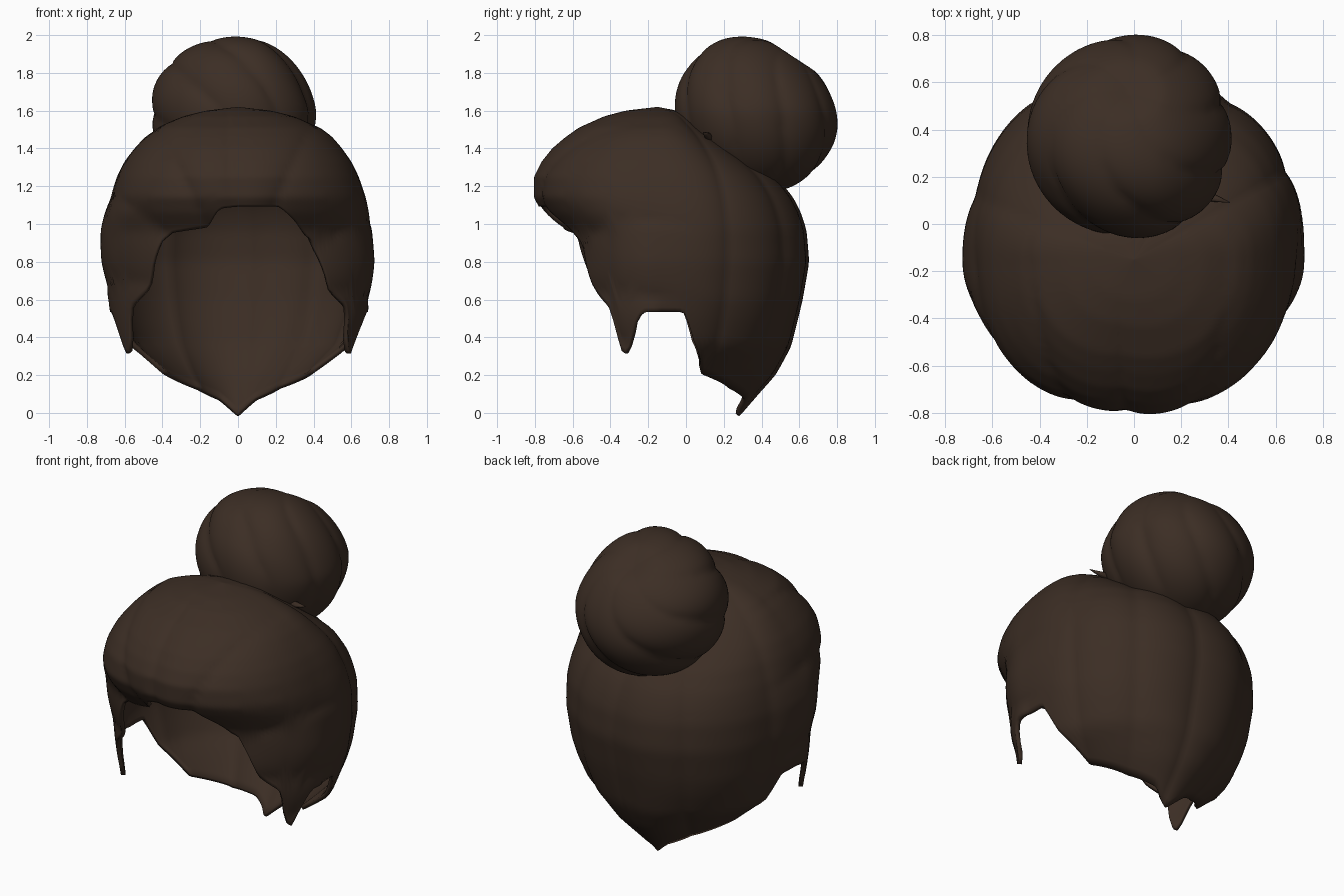
import bpy, bmesh, math
from mathutils import Vector, Matrix

if "Cube" in bpy.data.objects:
    bpy.data.objects.remove(bpy.data.objects["Cube"])

mat = bpy.data.materials.new("dark_brown_hair")
mat.diffuse_color = (0.045, 0.027, 0.018, 1)
mat.use_nodes = True
mat.node_tree.nodes["Principled BSDF"].inputs["Base Color"].default_value = mat.diffuse_color


def make_object(name, bm):
    me = bpy.data.meshes.new(name)
    bm.to_mesh(me)
    bm.free()
    me.materials.append(mat)
    for p in me.polygons:
        p.use_smooth = True
    ob = bpy.data.objects.new(name, me)
    bpy.context.collection.objects.link(ob)
    return ob


def lerp_table(keys, x):
    """Linear look-up in rows sorted by rising first column."""
    if x <= keys[0][0]:
        return keys[0][1:]
    for a, b in zip(keys, keys[1:]):
        if x <= b[0]:
            k = (x - a[0]) / (b[0] - a[0])
            return [p + (q - p) * k for p, q in zip(a[1:], b[1:])]
    return keys[-1][1:]


# Scalp hair section by height: z, half width, front reach, back reach
SECTION = [
    (-.03, .12, .44, .42), (.1, .30, .44, .53), (.2, .43, .44, .62),
    (.35, .61, .44, .70), (.6, .69, .46, .76), (.8, .715, .48, .795),
    (.97, .715, .52, .78), (1.06, .70, .60, .75), (1.14, .68, .645, .71),
    (1.25, .64, .645, .62), (1.33, .60, .605, .51), (1.4, .55, .55, .40),
    (1.46, .50, .48, .31), (1.51, .44, .41, .23), (1.57, .29, .28, .16),
    (1.6, .17, .17, .10), (1.62, 0, 0, 0)]

# Hem height by angle from the front: fringe, sideburn, ear gap, nape
FRINGE_R = [(0, 1.09), (20, 1.09), (32, 1.0), (40, .93)]
FRINGE_L = [(0, 1.09), (9, 1.08), (17, .98), (38, .95)]
HEM = [(44, .91), (49, .8), (55, .65), (62, .59), (67, .55), (70, .38),
       (73, .28), (76, .34), (79, .46), (83, .53), (102, .53), (108, .36),
       (120, .2), (150, .12), (168, .06), (180, -.03)]

TOP, CY = 1.62, -0.15
AXIS = Vector((0, .55, .835)).normalized()      # bun axis


def groove(a):
    """Uneven locks separated by narrow creases."""
    w = a + .1 * math.sin(2.3 * a + 1)
    return .024 * math.sqrt(abs(math.sin(5.5 * w))) + .008 * math.sin(4 * a + .7) - .019


def strand_ripple(p, phi):
    """Locks sweep front to back on top and sides, and fan down the back."""
    swept = groove(math.atan2(p.x, p.z - .55 + .12 * p.y) * 1.2)
    fan = groove(phi - math.pi)
    k = min(1, max(0, (.05 - math.cos(phi)) / .5))
    return swept * (1 - k) + fan * k


# Scalp hair shell
bm = bmesh.new()
ROWS, COLS = 60, 180
pole = bm.verts.new((0, CY, TOP))
rings = []
for i in range(1, ROWS + 1):
    ring = []
    for j in range(COLS):
        deg = j * 360 / COLS
        phi = math.radians(deg)
        side = deg if deg <= 180 else 360 - deg
        hem = lerp_table((FRINGE_R if deg <= 180 else FRINGE_L) + HEM, side)[0]
        z = TOP - (TOP - hem) * (1 - math.cos(i / ROWS * math.pi / 2))
        s, f, b = lerp_table(SECTION, z)
        c = math.cos(phi)
        if c > 0 and z < .6:        # sideburns hang outside the nape
            s = max(s, .69 - .12 * (.6 - z))
        start = .95 if c > 0 else .3
        e = 2 + .25 * min(1, max(0, (z - start) / .2))
        r = (abs(math.sin(phi) / s) ** e + abs(c / (f if c > 0 else b)) ** e) ** (-1 / e)
        p = Vector((r * math.sin(phi), CY - r * c, z))
        r += strand_ripple(p, phi) * min(1, r / .4)
        ring.append(bm.verts.new((r * math.sin(phi), CY - r * c, z)))
    rings.append(ring)
for j in range(COLS):
    k = (j + 1) % COLS
    bm.faces.new((pole, rings[0][j], rings[0][k]))
    for a, b in zip(rings, rings[1:]):
        bm.faces.new((a[j], b[j], b[k], a[k]))
cap = make_object("scalp_hair", bm)
sm = cap.modifiers.new("soften", 'SMOOTH')
sm.factor, sm.iterations = .5, 2
so = cap.modifiers.new("thickness", 'SOLIDIFY')
so.thickness, so.offset = .025, -1

# Top bun: flattened crown with swirling grooves
rot = AXIS.to_track_quat('Z', 'Y').to_matrix().to_4x4()
bm = bmesh.new()
bmesh.ops.create_uvsphere(bm, u_segments=96, v_segments=48, radius=1)
for v in bm.verts:
    x, y, h = v.co
    a = math.atan2(y, x)
    ring = math.hypot(x, y)
    twist = a + .9 * h
    g = 1 + ring * (.07 * math.sqrt(abs(math.sin(3.5 * twist))) - .06
                    + .015 * math.sin(3 * a + 1))
    up = .38 * h ** .85 - .03 * max(0, 1 - ring / .35) if h > 0 else .41 * h
    v.co = Vector((x * .435 * g, y * .435 * g, up * (1 + .3 * (g - 1))))
bm.transform(Matrix.Translation((-.02, .367, 1.585)) @ rot)
for v in bm.verts:                  # right side leans in towards the top
    if v.co.x > .1 and v.co.z > 1.6:
        v.co.x -= (v.co.x - .1) * (v.co.z - 1.6) * .5
# open the hidden underside, where the bun sinks into the scalp hair
base = Vector((-.02, .25, 1.36))
hidden = [v for v in bm.verts if (v.co - base).dot(AXIS) < -.03]
bmesh.ops.delete(bm, geom=hidden, context='VERTS')
make_object("bun", bm)

# Small stray lock beside the bun
bm = bmesh.new()
bmesh.ops.create_cone(bm, cap_ends=True, segments=8, radius1=.03, radius2=.002, depth=.14)
d = Vector((.9, -.25, .2)).normalized()
bm.transform(Matrix.Translation((.34, .11, 1.47)) @ d.to_track_quat('Z', 'Y').to_matrix().to_4x4())
make_object("stray_lock", bm)
